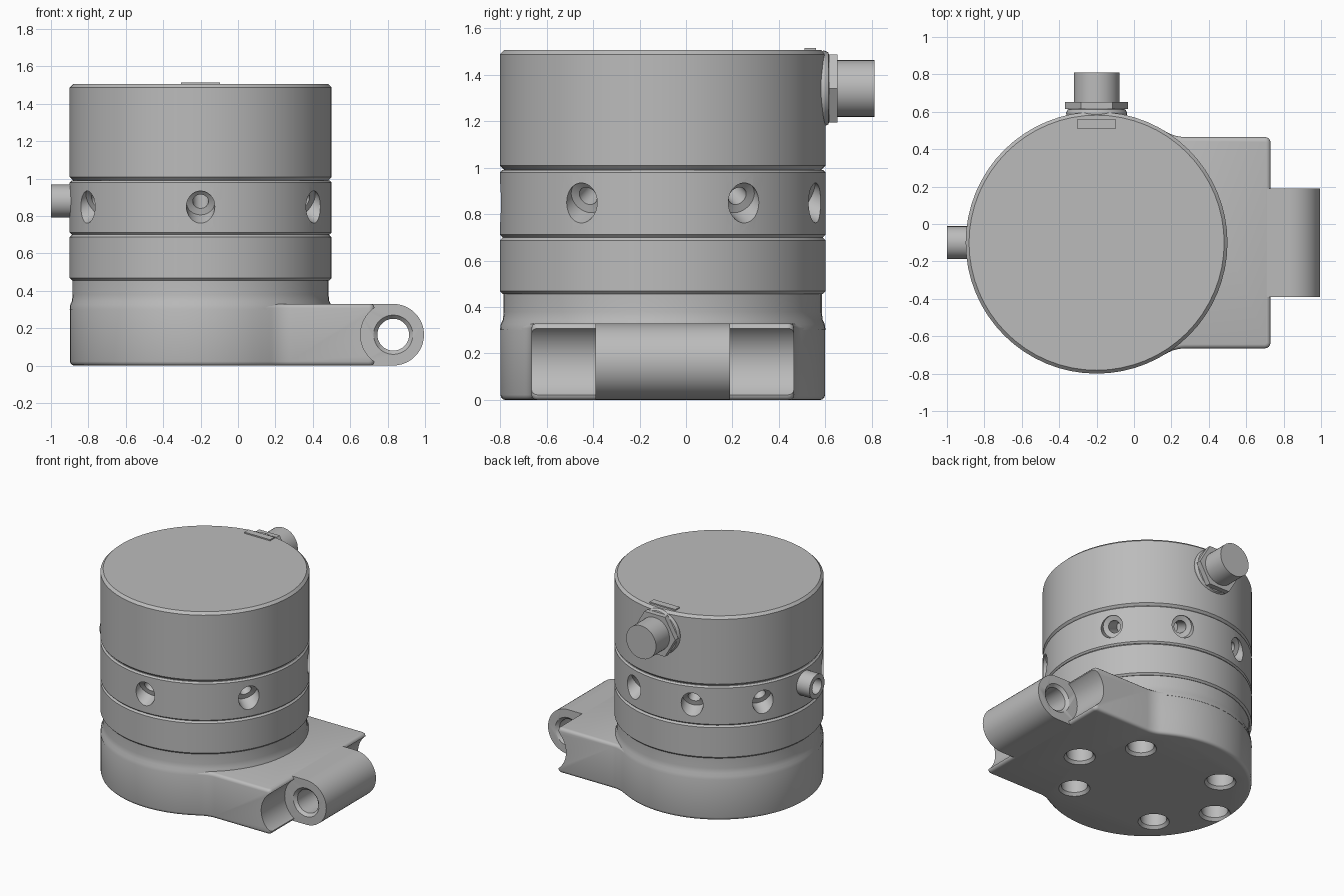
import bpy, bmesh, math
from mathutils import Vector, Matrix

if "Cube" in bpy.data.objects:
    bpy.data.objects.remove(bpy.data.objects["Cube"])

CX, CY, R = -0.2, -0.1, 0.7          # body axis and radius
grey = bpy.data.materials.new("plain_grey")
grey.diffuse_color = (0.5, 0.5, 0.5, 1)
grey.use_nodes = True
grey.node_tree.nodes["Principled BSDF"].inputs["Base Color"].default_value = grey.diffuse_color


def finish(bm, name):
    bmesh.ops.recalc_face_normals(bm, faces=bm.faces)
    me = bpy.data.meshes.new(name)
    bm.to_mesh(me)
    bm.free()
    me.materials.append(grey)
    ob = bpy.data.objects.new(name, me)
    bpy.context.collection.objects.link(ob)
    return ob


def add_lathe(bm, profile, origin, axis, segs=64):
    """Closed solid of revolution from (radius, height) points."""
    m = Matrix.Translation(origin) @ Vector(axis).to_track_quat('Z', 'Y').to_matrix().to_4x4()
    rings = []
    for r, h in profile:
        rings.append([bm.verts.new(m @ Vector((r * math.cos(2 * math.pi * i / segs),
                                              r * math.sin(2 * math.pi * i / segs), h)))
                      for i in range(segs)])
    for a, b in zip(rings, rings[1:]):
        for i in range(segs):
            j = (i + 1) % segs
            bm.faces.new((a[i], a[j], b[j], b[i]))
    bm.faces.new(rings[0][::-1])
    bm.faces.new(rings[-1])


def lathe(name, profile, origin, axis=(0, 0, 1), segs=64):
    bm = bmesh.new()
    add_lathe(bm, profile, origin, axis, segs)
    return finish(bm, name)


def cut(ob, specs, segs=32):
    """Subtract a group of revolved cutters."""
    bm = bmesh.new()
    for prof, o, ax in specs:
        add_lathe(bm, prof, o, ax, segs)
    cutter = finish(bm, "cutter")
    cutter.hide_render = True
    mod = ob.modifiers.new("cut", 'BOOLEAN')
    mod.operation, mod.solver, mod.object = 'DIFFERENCE', 'EXACT', cutter
    bpy.context.view_layer.objects.active = ob
    bpy.ops.object.modifier_apply(modifier=mod.name)
    bpy.data.objects.remove(cutter)


def prism(name, pts, vec, bevel=0):
    """Extrude a planar outline, rounding both rims."""
    bm = bmesh.new()
    f = bm.faces.new([bm.verts.new(p) for p in pts])
    g = bmesh.ops.extrude_face_region(bm, geom=[f])
    bmesh.ops.translate(bm, vec=vec, verts=[v for v in g["geom"] if isinstance(v, bmesh.types.BMVert)])
    bmesh.ops.recalc_face_normals(bm, faces=bm.faces)
    if bevel:
        rims = [e for e in bm.edges if any(len(q.verts) > 4 for q in e.link_faces)]
        bmesh.ops.bevel(bm, geom=rims, offset=bevel, segments=3, profile=0.5, affect='EDGES')
    return finish(bm, name)


def arc(x, y, r, a0, a1, n):
    return [(x + r * math.cos(math.radians(a0 + (a1 - a0) * i / n)),
             y + r * math.sin(math.radians(a0 + (a1 - a0) * i / n))) for i in range(n + 1)]


def drum(name, r, z0, z1, c):
    return lathe(name, [(r - c, z0), (r, z0 + c), (r, z1 - c), (r - c, z1)], (CX, CY, 0))


# Base: round body blended into a rectangular lug
W, RF, END = 0.565, 0.2, 0.93
fx = math.sqrt((R + RF) ** 2 - (W + RF) ** 2)
ta = math.degrees(math.atan2(W + RF, fx))
half = arc(END - 0.03, W - 0.03, 0.03, 0, 90, 4)
half += arc(fx, W + RF, RF, 270, 180 + ta, 6)
half += arc(0, 0, R - 0.002, ta, 180, 30)[1:]
outline = half + [(x, -y) for x, y in half[-2::-1]]
base = prism("base", [(CX + x, CY + y, 0) for x, y in outline], (0, 0, 0.33), 0.022)

# Hinge scoop across the lug end and bolt holes underneath
HX, HZ = 0.83, 0.165
cut(base, [([(0.175, -1), (0.175, 1)], (HX, CY, HZ), (0, 1, 0))], 64)
bolts = [(0.49, a) for a in (45, 135, 225, 315)] + [(0.59, 0), (0.59, 180)]
bolt_profile = [(0.125, -0.02), (0.105, 0), (0.088, 0.02), (0.088, 0.2)]
cut(base, [(bolt_profile, (CX + r * math.cos(math.radians(a)),
                           CY + r * math.sin(math.radians(a)), 0), (0, 0, 1)) for r, a in bolts])

# Hinge knuckle joined to the lug
kp = [(0.62, HZ - 0.1645)] + arc(HX, HZ, 0.1645, -90, 90, 24) + [(0.62, HZ + 0.1645)]
knuckle = prism("hinge_knuckle", [(x, CY - 0.29, z) for x, z in kp], (0, 0.58, 0))
cut(knuckle, [([(0.125, -0.31), (0.105, -0.29), (0.085, -0.27),
                (0.085, 0.27), (0.105, 0.29), (0.125, 0.31)], (HX, CY, HZ), (0, 1, 0))], 48)

# Stacked body drums
lathe("neck", [(0.7, 0.3), (0.697, 0.325), (0.688, 0.345), (0.684, 0.38), (0.684, 0.47)], (CX, CY, 0))
drum("lower_ring", R, 0.455, 0.70, 0.013)
port_ring = drum("port_ring", R, 0.70, 0.99, 0.011)
drum("top_drum", R, 0.99, 1.505, 0.018)

# Tilted stepped ports around the middle ring
tilt = math.radians(28)
ports = []
for deg in (-150, -90, -30, 30, 70, 110, 150):
    a = math.radians(deg)
    ports.append(([(0.042, -0.25), (0.042, -0.065), (0.076, -0.055), (0.076, 0.15)],
                  (CX + R * math.cos(a), CY + R * math.sin(a), 0.847),
                  (math.cos(a) * math.cos(tilt), math.sin(a) * math.cos(tilt), -math.sin(tilt))))
cut(port_ring, ports)

# Side nipple with bore
nipple = lathe("side_nipple", [(0.088, 0), (0.088, 0.2)], (-0.8, CY, 0.88), (-1, 0, 0), 32)
cut(nipple, [([(0.055, 0.1), (0.055, 0.3)], (-0.8, CY, 0.88), (-1, 0, 0))])

# Cable connector on the back: seal, hex nut, plug
CZ = 1.34
lathe("connector_seal", [(0.15, 0.5), (0.16, 0.575), (0.163, 0.595), (0.155, 0.612), (0.13, 0.62)],
      (CX, 0, CZ), (0, 1, 0), 40)
hexa = [(CX + x, 0.615, CZ + z) for x, z in arc(0, 0, 0.168, 0, 300, 5)]
prism("connector_nut", hexa, (0, 0.037, 0))
lathe("connector_plug", [(0.122, 0.6), (0.122, 0.81)], (CX, 0, CZ), (0, 1, 0), 40)

# Small key plate on the top rim
prism("top_key", [(CX + x, y, 1.49) for x, y in ((-0.105, 0.51), (0.105, 0.51), (0.105, 0.56), (-0.105, 0.56))],
      (0, 0, 0.024))

# Smooth round surfaces, keep edges crisp
bpy.ops.object.select_all(action='DESELECT')
for ob in bpy.context.scene.objects:
    ob.select_set(True)
    bpy.context.view_layer.objects.active = ob
bpy.ops.object.shade_smooth_by_angle(angle=math.radians(32))
